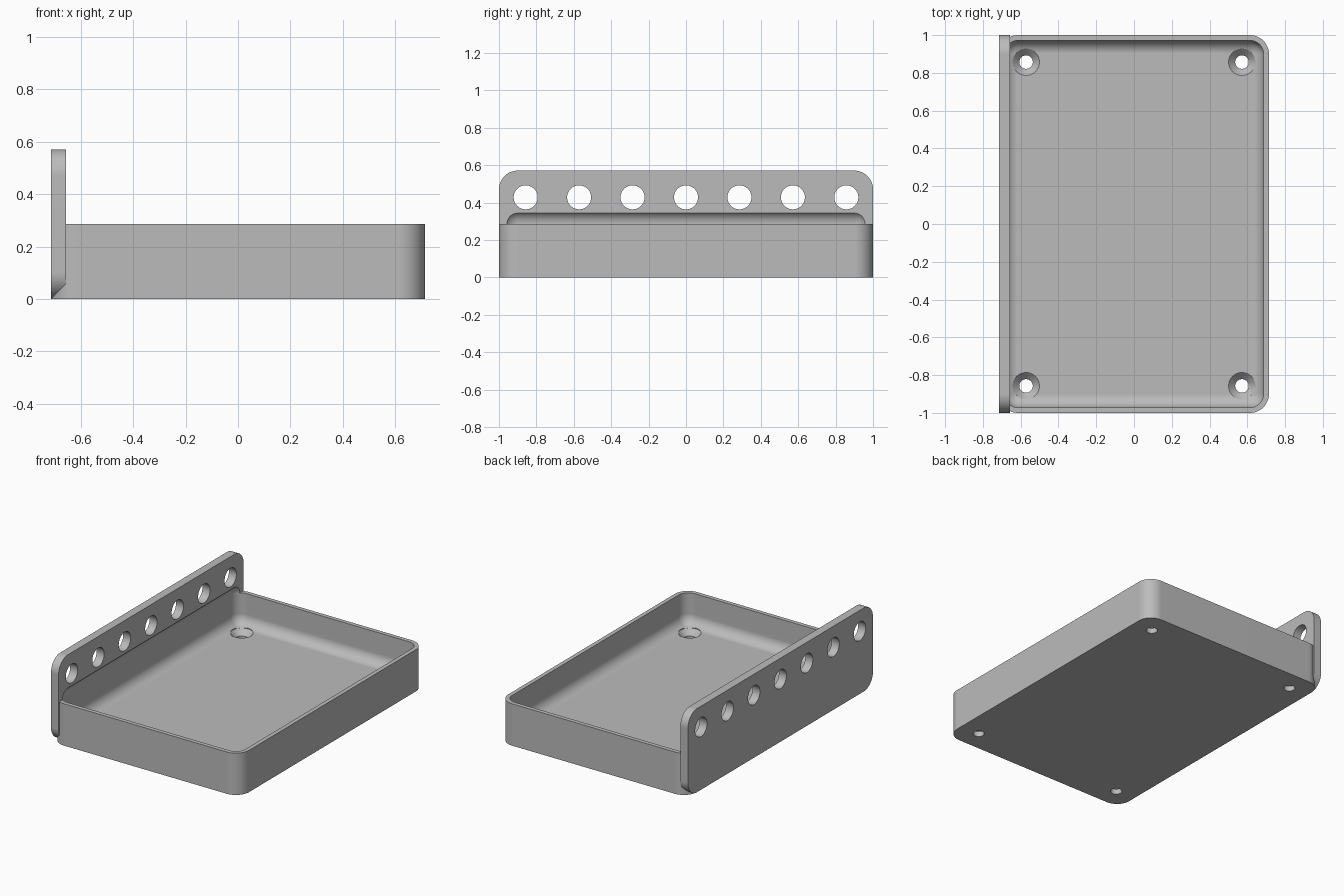
import bpy
import bmesh
import math
from mathutils import Matrix, Vector

default = bpy.data.objects.get("Cube")
if default:
    bpy.data.objects.remove(default, do_unlink=True)

grey = bpy.data.materials.new("plain grey")
grey.use_nodes = True
colour = (0.5, 0.5, 0.5, 1)
grey.diffuse_color = colour
grey.node_tree.nodes["Principled BSDF"].inputs["Base Color"].default_value = colour

MM = 1 / 70          # model is laid out on a 100 x 140 x 40 grid
HALF_X, HALF_Y = 50, 70


def finish(bm, name):
    bmesh.ops.scale(bm, vec=(MM, MM, MM), verts=bm.verts)
    bmesh.ops.recalc_face_normals(bm, faces=bm.faces)
    mesh = bpy.data.meshes.new(name)
    bm.to_mesh(mesh)
    bm.free()
    mesh.materials.append(grey)
    obj = bpy.data.objects.new(name, mesh)
    bpy.context.collection.objects.link(obj)
    return obj


def rounded_box(name, low, high, radius, axis=None, segments=12):
    """Box with rounded edges: those along one axis, or all of them."""
    low, high = Vector(low), Vector(high)
    bm = bmesh.new()
    bmesh.ops.create_cube(bm, size=1)
    bmesh.ops.scale(bm, vec=high - low, verts=bm.verts)
    bmesh.ops.translate(bm, vec=(low + high) / 2, verts=bm.verts)
    edges = [e for e in bm.edges if axis is None or
             abs((e.verts[0].co - e.verts[1].co)[axis]) > 0.1]
    bmesh.ops.bevel(bm, geom=edges, offset=radius, offset_type='OFFSET',
                    segments=segments, profile=0.5, affect='EDGES')
    return finish(bm, name)


def turned_cutters(name, profile, places, turn=Matrix.Identity(4), steps=40):
    """Revolved profile (radius, height), repeated at each place."""
    bm = bmesh.new()
    for place in places:
        move = Matrix.Translation(place) @ turn
        rings = [[bm.verts.new(move @ Vector((r * math.cos(a), r * math.sin(a), h)))
                  for a in (2 * math.pi * i / steps for i in range(steps))]
                 for r, h in profile]
        for lower, upper in zip(rings, rings[1:]):
            for i in range(steps):
                j = (i + 1) % steps
                bm.faces.new((lower[i], lower[j], upper[j], upper[i]))
        bm.faces.new(rings[0][::-1])
        bm.faces.new(rings[-1])
    return finish(bm, name)


def combine(target, other, operation):
    mod = target.modifiers.new("combine", 'BOOLEAN')
    mod.operation = operation
    mod.solver = 'EXACT'
    mod.object = other
    bpy.context.view_layer.objects.active = target
    bpy.ops.object.modifier_apply(modifier=mod.name)
    bpy.data.objects.remove(other, do_unlink=True)


# Shallow tray body with an upright plate along one long side
tray = rounded_box("tray_with_hole_rail", (-HALF_X, -HALF_Y, 0),
                   (HALF_X, HALF_Y, 20), 7, axis=2)
plate = rounded_box("upright_plate", (-HALF_X, -HALF_Y, 0),
                    (4 - HALF_X, HALF_Y, 40), 7, axis=0)
combine(tray, plate, 'UNION')

# Rounded cavity, which also cuts a shallow recess into the plate
cavity = rounded_box("cavity_cutter", (2 - HALF_X, 2 - HALF_Y, 5),
                     (HALF_X - 2, HALF_Y - 2, 25.1), 5, segments=10)
combine(tray, cavity, 'DIFFERENCE')

# Countersunk screw holes in the floor corners
screws = turned_cutters("screw_hole_cutter",
                        [(2.5, -5), (2.5, 2.5), (5, 5.05), (5, 12)],
                        [(x, y, 0) for x in (-40, 40) for y in (-60, 60)])
combine(tray, screws, 'DIFFERENCE')

# Row of round holes through the plate
row = turned_cutters("plate_hole_cutter", [(4.5, -6), (4.5, 6)],
                     [(2 - HALF_X, 20 * i, 30) for i in range(-3, 4)],
                     Matrix.Rotation(math.pi / 2, 4, 'Y'))
combine(tray, row, 'DIFFERENCE')

# Smooth the fillets, keep the rims crisp
bpy.ops.object.select_all(action='DESELECT')
tray.select_set(True)
bpy.context.view_layer.objects.active = tray
bpy.ops.object.shade_smooth_by_angle(angle=math.radians(25))
weighted = tray.modifiers.new("even shading", 'WEIGHTED_NORMAL')
weighted.keep_sharp = True
